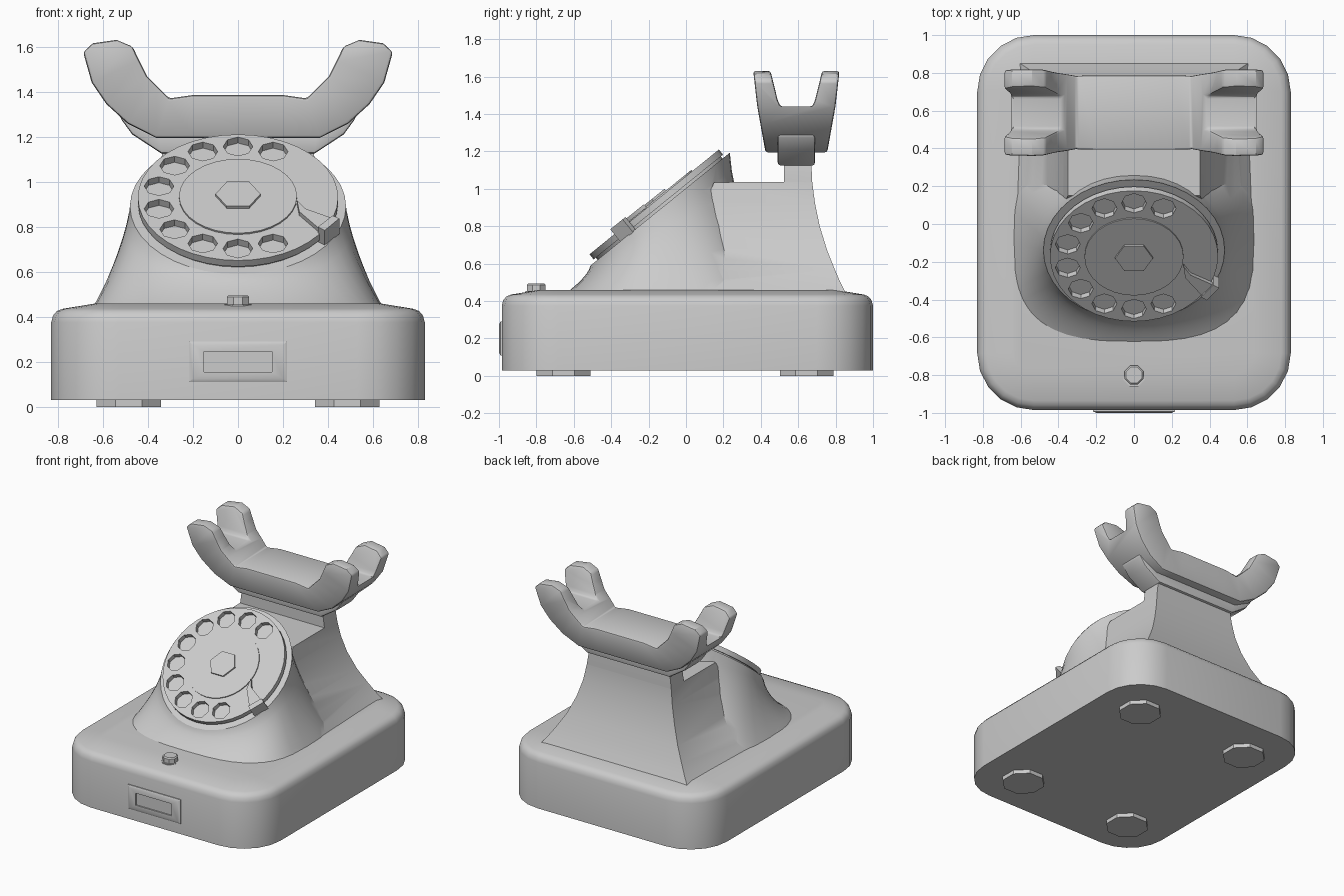
import bpy, bmesh
from math import sin, cos, pi, radians, copysign
from mathutils import Vector, Matrix

if "Cube" in bpy.data.objects:
    bpy.data.objects.remove(bpy.data.objects["Cube"])


def finish(name, bm, matrix=None):
    if matrix:
        bm.transform(matrix)
    bmesh.ops.recalc_face_normals(bm, faces=bm.faces[:])
    me = bpy.data.meshes.new(name)
    bm.to_mesh(me)
    bm.free()
    ob = bpy.data.objects.new(name, me)
    bpy.context.collection.objects.link(ob)
    return ob


def loft(name, rings, matrix=None):
    """Skin a list of equal-length closed rings and cap both ends."""
    bm = bmesh.new()
    vs = [[bm.verts.new(p) for p in r] for r in rings]
    n = len(rings[0])
    for a, b in zip(vs, vs[1:]):
        for i in range(n):
            j = (i + 1) % n
            bm.faces.new((a[i], a[j], b[j], b[i]))
    bm.faces.new(vs[0])
    bm.faces.new(vs[-1])
    return finish(name, bm, matrix)


def prism(name, poly, z0, z1, matrix=None):
    return loft(name, [[(x, y, z) for x, y in poly] for z in (z0, z1)], matrix)


def circle(r, n, cx=0, cy=0, start=0.0):
    return [(cx + r * cos(start + 2 * pi * i / n), cy + r * sin(start + 2 * pi * i / n)) for i in range(n)]


def apply_mods(ob):
    bpy.context.view_layer.update()
    dg = bpy.context.evaluated_depsgraph_get()
    me = bpy.data.meshes.new_from_object(ob.evaluated_get(dg))
    ob.modifiers.clear()
    ob.data = me


def boolean(ob, other, op):
    m = ob.modifiers.new("bool", 'BOOLEAN')
    m.operation, m.object, m.solver = op, other, 'EXACT'
    apply_mods(ob)
    bpy.data.objects.remove(other)


def bevel(ob, width, segments=2, angle=35):
    m = ob.modifiers.new("bevel", 'BEVEL')
    m.width, m.segments = width, segments
    m.limit_method, m.angle_limit = 'ANGLE', radians(angle)
    apply_mods(ob)


# base slab: rounded rectangle with a softened, slightly domed top
def base_ring(inset, z):
    hx, y0, y1 = 0.83 - inset, -0.985 + inset, 1.0 - inset
    r = max(0.30 - inset, 0.1)
    pts = []
    for k, (sx, cy) in enumerate(((1, y1 - r), (-1, y1 - r), (-1, y0 + r), (1, y0 + r))):
        for i in range(6):
            a = (k + i / 5) * pi / 2
            pts.append((sx * (hx - r) + r * cos(a), cy + r * sin(a), z))
    return pts


loft("base", [base_ring(i, z) for i, z in
              ((0, .03), (0, .375), (.008, .405), (.025, .425), (.05, .435), (.19, .458))])

# feet
for sx in (-1, 1):
    for y in (-0.655, 0.645):
        prism("foot", circle(0.155, 8, sx * 0.485, y, pi / 8), 0, 0.04)

# tilted dial frame: local z is the dial normal, origin on the finger wheel face
tilt = radians(39)
dial = Matrix.Translation((0, -0.17, 0.93)) @ Matrix.Rotation(tilt, 4, 'X')

# dial housing: round tilted face flaring out to a squarish footprint
rings = []
N = 40
for k in range(9):
    t = k / 8
    s = t ** 1.5
    ring = []
    for i in range(N):
        a = 2 * pi * i / N
        c = dial @ Vector((0.48 * cos(a), 0.48 * sin(a), -0.05))
        e = 2 / 3
        fx = 0.645 * copysign(abs(cos(a)) ** e, cos(a))
        fy = -0.09 + 0.555 * copysign(abs(sin(a)) ** e, sin(a))
        ring.append((c.x + (fx - c.x) * s, c.y + (fy - c.y) * s, c.z + (0.44 - c.z) * t))
    rings.append(ring)
body = loft("body", rings)

# rear column: (z, front half width, back half width, front y, back y)
levels = ((.44, .645, .61, -.15, .855), (.50, .58, .565, -.1, .825), (.57, .525, .52, -.06, .795),
          (.67, .465, .46, 0, .755), (.80, .41, .405, .05, .715), (.92, .375, .37, .1, .69),
          (1.035, .35, .35, .15, .675), (1.036, .35, .35, .525, .675), (1.14, .335, .335, .525, .67))
column = loft("column", [[(-f, y0, z), (f, y0, z), (b, y1, z), (-b, y1, z)] for z, f, b, y0, y1 in levels])
boolean(body, column, 'UNION')

# finger wheel with ten holes
wheel = prism("finger_wheel", circle(0.445, 40), -0.035, 0, dial)
holes = bmesh.new()
for i in range(10):
    a = radians(64.3 + 25.7 * i)
    m = Matrix.Translation((0.36 * cos(a), 0.36 * sin(a), -0.02))
    bmesh.ops.create_cone(holes, cap_ends=True, segments=8, radius1=0.066, radius2=0.066, depth=0.12, matrix=m)
cutter = finish("hole_cutter", holes, dial)
cutter.hide_render = True
boolean(wheel, cutter, 'DIFFERENCE')
prism("dial_plate", circle(0.43, 40), -0.06, -0.034, dial)
prism("dial_centre", circle(0.262, 32), -0.005, 0.008, dial)
prism("dial_hub", circle(0.1, 6), 0, 0.02, dial)

# finger stop: pointed blade and the clip over the rim
prism("finger_stop", [(.262, -.05), (.272, -.13), (.36, -.25), (.425, -.18), (.30, -.11)], 0.003, 0.025, dial)
prism("finger_stop_clip", [(.355, -.25), (.42, -.17), (.45, -.19), (.385, -.275)], -0.055, 0.034, dial)


# handset cradle: swept along a mirrored path of (outer x, z, inner x, z) pairs
def swept(name, half, width):
    path = [(-a, b, -c, d) for a, b, c, d in reversed(half[1:])] + list(half)
    yc = 0.59
    return loft(name, [[(ox, yc - width(oz), oz), (ox, yc + width(oz), oz),
                        (ix, yc + width(iz), iz), (ix, yc - width(iz), iz)] for ox, oz, ix, iz in path])


def cradle_width(z):
    return 0.165 + 0.045 * min((z - 1.195) / 0.25, 1) + 0.02 * max((z - 1.445) / 0.18, 0)


cradle = swept("cradle", [(0, 1.195, 0, 1.385), (.2, 1.195, .2, 1.385), (.365, 1.195, .305, 1.37),
                          (.49, 1.258, .355, 1.42), (.585, 1.345, .405, 1.47), (.65, 1.44, .44, 1.54),
                          (.688, 1.575, .468, 1.60), (.645, 1.615, .54, 1.63)], cradle_width)
notch = [(-.085, 1.44), (.085, 1.44), (.10, 1.475), (.155, 1.70), (-.155, 1.70), (-.10, 1.475)]
gap = loft("notch_cutter", [[(x, .59 + y, z) for y, z in notch] for x in (-.9, .9)])
gap.hide_render = True
boolean(cradle, gap, 'DIFFERENCE')
bevel(cradle, 0.018, 2, 40)

# support strap under the cradle
strap = swept("cradle_support", [(0, 1.125, 0, 1.23), (.34, 1.125, .35, 1.23),
                                 (.47, 1.21, .45, 1.30), (.525, 1.285, .51, 1.35)], lambda z: 0.1)
bevel(strap, 0.014)

# push button
prism("button_collar", circle(0.064, 8, 0, -0.8, pi / 8), 0.42, 0.455)
cap = prism("button", circle(0.054, 8, 0, -0.8, pi / 8), 0.44, 0.495)
bevel(cap, 0.008, 1, 60)

# front plate with a recessed window
plate = loft("front_plate", [[(sx * hx, y, 0.2 + sz * hz) for sx, sz in ((-1, -1), (1, -1), (1, 1), (-1, 1))]
                             for hx, hz, y in ((.218, .09, -.97), (.218, .09, -.992), (.20, .075, -1.0),
                                               (.15, .045, -1.0), (.15, .045, -.99))])

# smooth shading with sharp edges kept
for ob in bpy.context.scene.objects:
    ob.select_set(True)
bpy.context.view_layer.objects.active = body
bpy.ops.object.shade_smooth_by_angle(angle=radians(30))
